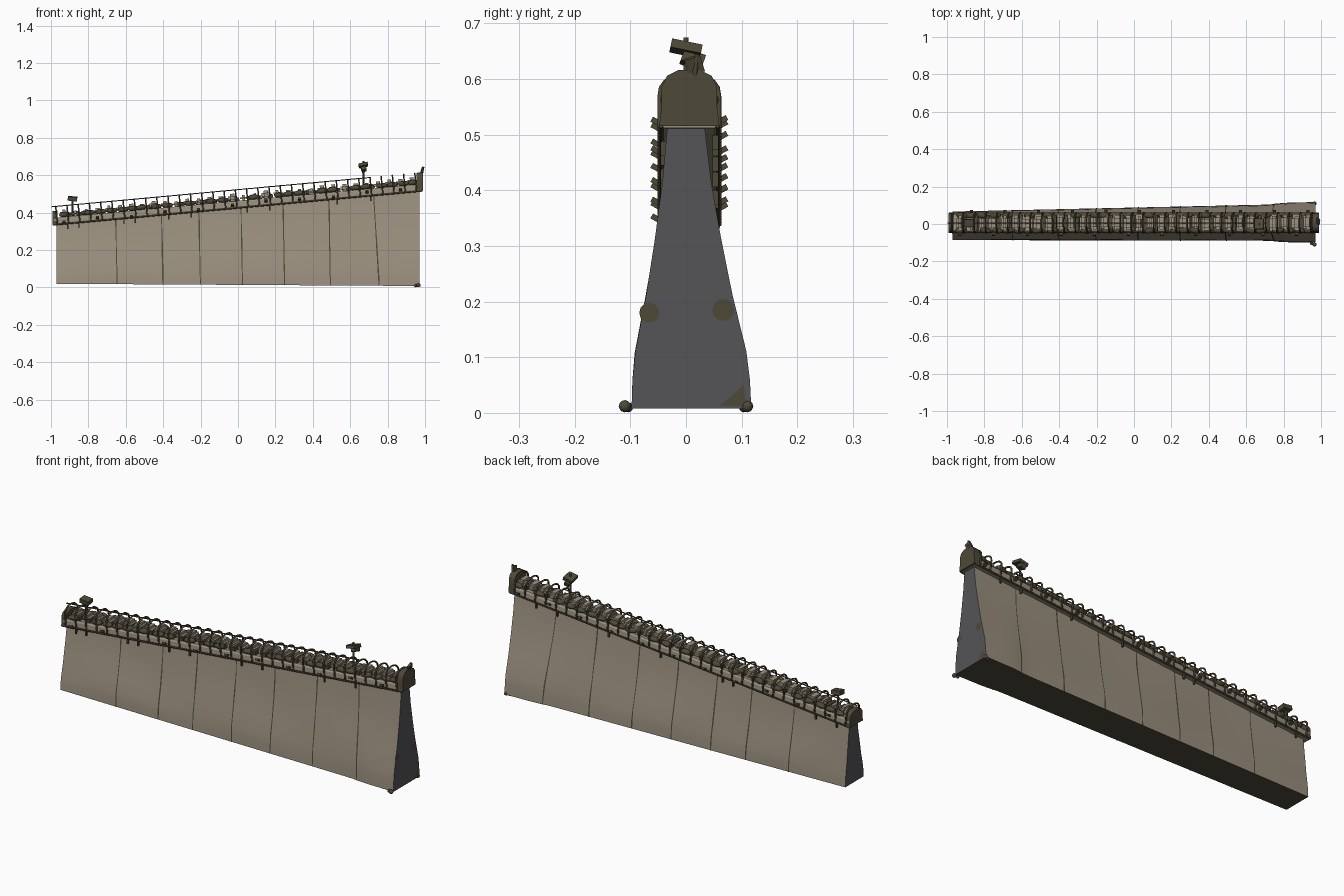
import bpy, bmesh, math, random
from mathutils import Vector, Matrix

random.seed(4)
cube = bpy.data.objects.get("Cube")
if cube:
    bpy.data.objects.remove(cube, do_unlink=True)


def material(name, rgb):
    m = bpy.data.materials.new(name)
    m.use_nodes = True
    m.diffuse_color = (*rgb, 1)
    m.node_tree.nodes["Principled BSDF"].inputs["Base Color"].default_value = (*rgb, 1)
    return m


TAN = material("weathered tan stone", (0.33, 0.28, 0.21))
DARK = material("dark olive brown", (0.076, 0.066, 0.039))
GREY = material("slate grey", (0.09, 0.09, 0.098))
CY = 0.006                     # centre line of the walkway


def top(x):
    """Height of the sloping wall top."""
    return 0.335 + 0.092 * (x + 0.98)


def finish(bm, name, mats, smooth=True):
    bmesh.ops.recalc_face_normals(bm, faces=bm.faces)
    me = bpy.data.meshes.new(name)
    bm.to_mesh(me)
    bm.free()
    for m in mats:
        me.materials.append(m)
    ob = bpy.data.objects.new(name, me)
    bpy.context.collection.objects.link(ob)
    if smooth:
        bpy.ops.object.select_all(action='DESELECT')
        ob.select_set(True)
        bpy.context.view_layer.objects.active = ob
        bpy.ops.object.shade_smooth_by_angle(angle=math.radians(40))
    return ob


def loft(bm, rings):
    """Skin closed rings of points and cap both ends."""
    vs = [[bm.verts.new(p) for p in ring] for ring in rings]
    n = len(vs[0])
    for a, b in zip(vs, vs[1:]):
        for i in range(n):
            bm.faces.new((a[i], a[(i + 1) % n], b[(i + 1) % n], b[i]))
    bm.faces.new(vs[0])
    bm.faces.new(vs[-1])


def box(bm, loc, size, rot=Matrix.Identity(4)):
    mat = Matrix.Translation(loc) @ rot @ Matrix.Diagonal((*size, 1))
    return bmesh.ops.create_cube(bm, size=1, matrix=mat)["verts"]


def tubes(name, paths, radius):
    cu = bpy.data.curves.new(name, 'CURVE')
    cu.dimensions = '3D'
    cu.bevel_depth, cu.bevel_resolution, cu.use_fill_caps = radius, 1, True
    for path in paths:
        s = cu.splines.new('POLY')
        s.points.add(len(path) - 1)
        for p, co in zip(s.points, path):
            p.co = (*co, 1)
    tmp = bpy.data.objects.new(name, cu)
    bpy.context.collection.objects.link(tmp)
    bpy.context.view_layer.update()
    me = bpy.data.meshes.new_from_object(tmp.evaluated_get(bpy.context.evaluated_depsgraph_get()))
    bpy.data.objects.remove(tmp, do_unlink=True)
    me.materials.clear()
    me.materials.append(DARK)
    ob = bpy.data.objects.new(name, me)
    bpy.context.collection.objects.link(ob)


# Battered wall: share of the bottom spread at each share of the height
PROFILE = [(0, 1), (0.1, 0.97), (0.2, 0.9), (0.4, 0.62), (0.6, 0.37), (0.8, 0.14), (1, 0)]


def half(x, t_index, side):
    t, k = PROFILE[t_index]
    foot = 0.088 + 0.012 * x + (0.01 * side * x)
    foot += 0.008 * min(1, max(0, (x - 0.72) / 0.08))
    wave = 0.002 * math.sin(9 * x + 5 * t) * math.sin(math.pi * t)
    return 0.033 + (foot - 0.033) * k + wave


def side_point(x, i, side, out=0.0):
    z0 = 0.014 - 0.006 * x
    z = z0 + (top(x) + 0.005 - z0) * PROFILE[i][0]
    return Vector((x, side * (half(x, i, side) + out), z))


N = len(PROFILE)
bm = bmesh.new()
loft(bm, [[side_point(x, i, -1) for i in range(N)] + [side_point(x, i, 1) for i in reversed(range(N))]
          for x in [-0.97 + 1.94 * k / 40 for k in range(41)]])
bm.normal_update()
bmesh.ops.recalc_face_normals(bm, faces=bm.faces)
for f in bm.faces:
    f.material_index = 1 if abs(f.normal.x) > 0.8 else 2 if f.normal.z < -0.8 else 0
finish(bm, "wall", [TAN, GREY, DARK])

# Dark joints between the wall panels, on both faces
bm = bmesh.new()
for x in (-0.65, -0.405, -0.205, 0.02, 0.245, 0.49, 0.74):
    lean = 0.03 if x > 0.7 else 0.008
    for side in (-1, 1):
        pairs = []
        for i in range(N):
            cx = x + lean * (0.5 - PROFILE[i][0])
            w = random.uniform(0.002, 0.004)
            pairs.append([bm.verts.new(side_point(cx + d, i, side, 0.0015)) for d in (-w, w)])
        for a, b in zip(pairs, pairs[1:]):
            bm.faces.new((a[0], a[1], b[1], b[0]))
finish(bm, "panel_joints", [DARK], False)

# Stained patches on the tall end
bm = bmesh.new()
for y, z, r in ((-0.066, 0.18, 0.018), (0.067, 0.185, 0.02)):
    bmesh.ops.create_circle(bm, cap_ends=True, segments=12, radius=r,
                            matrix=Matrix.Translation((0.972, y, z)) @ Matrix.Rotation(math.pi / 2, 4, 'Y'))
bm.faces.new([bm.verts.new((0.972, y, z)) for y, z in ((0.06, 0.012), (0.108, 0.012), (0.104, 0.05))])
finish(bm, "end_stains", [DARK], False)

# Coping slab, chamfered, along the wall top
SLAB = [(-0.046, -0.003), (-0.052, 0.008), (-0.05, 0.03), (-0.044, 0.038),
        (0.044, 0.038), (0.05, 0.03), (0.052, 0.008), (0.046, -0.003)]
bm = bmesh.new()
loft(bm, [[(x, CY + y, top(x) + h) for y, h in SLAB] for x in (-0.985, 0, 0.98)])
finish(bm, "coping_slab", [TAN], False)

# Thin dark ledge lines under the slab
tubes("ledge_lines", [[(x, CY + s * 0.051, top(x)) for x in (-0.99, 0, 0.985)] for s in (-1, 1)], 0.004)

# Domed end blocks
DOME = [(-0.054, 0), (-0.05, 0.035), (-0.05, 0.07), (-0.04, 0.09), (-0.02, 0.1),
        (0.02, 0.1), (0.04, 0.09), (0.05, 0.07), (0.05, 0.035), (0.054, 0)]
bm = bmesh.new()
for x0, x1, s in ((-0.992, -0.965, 0.75), (0.955, 0.988, 1)):
    loft(bm, [[(x, CY + y, top(x) + h * s) for y, h in DOME] for x in (x0, x1)])
finish(bm, "end_domes", [DARK])

# Rounded stone blocks and dark bags on the walkway
STEP = 0.06
SLOPE = Matrix.Rotation(-math.atan(0.092), 4, 'Y')
stones, bags, brackets = bmesh.new(), bmesh.new(), bmesh.new()
for k in range(32):
    x = -0.93 + STEP * k
    height = random.uniform(0.03, 0.045)
    box(stones, (x, CY + random.uniform(-0.004, 0.004), top(x) + 0.035 + height / 2),
        (random.uniform(0.036, 0.05), 0.074, height), SLOPE)
    for side in (-1, 1):
        if random.random() < 0.75:
            turn = SLOPE @ Matrix.Rotation(random.uniform(-0.2, 0.2), 4, 'Z')
            loc = Vector((x + random.uniform(-0.01, 0.02), CY + side * 0.04, top(x) + 0.05))
            bmesh.ops.create_icosphere(bags, subdivisions=2, radius=1, matrix=Matrix.Translation(loc) @ turn
                                       @ Matrix.Diagonal((0.031, 0.016, 0.014, 1)))
        # wedge brackets jutting out from the slab
        if k % 3 == (1 if side > 0 else 0):
            box(brackets, (x, CY + side * 0.058, top(x) + random.uniform(0.005, 0.025)), (0.016, 0.022, 0.01),
                Matrix.Rotation(side * 0.5, 4, 'X'))
        if random.random() < 0.3:
            box(brackets, (x + 0.02, CY + side * 0.047, top(x) - 0.012), (0.007, 0.01, 0.03))
    # dark strap between neighbouring stones
    box(bags, (x + STEP / 2, CY, top(x) + 0.047), (0.014, 0.086, 0.024), SLOPE)
bmesh.ops.bevel(stones, geom=stones.edges[:], offset=0.012, segments=2, affect='EDGES')
finish(stones, "walkway_stones", [TAN])
finish(bags, "walkway_bags", [DARK])
finish(brackets, "side_brackets", [DARK], False)

# Arched hoops across the walkway, leaning a little
hoops = []
for k in range(33):
    x = -0.965 + STEP * k
    arc = [(0.053, 0.0), (0.053, 0.055)] + [(0.053 * math.cos(a), 0.06 + 0.037 * math.sin(a))
                                            for a in [math.pi * j / 10 for j in range(1, 10)]]
    arc += [(-0.053, 0.055), (-0.053, 0.0)]
    hoops.append([(x - 0.1 * h, CY + y, top(x) + h) for y, h in arc])
tubes("hoops", hoops, 0.0045)

# Long rail over the hoops
tubes("top_rail", [[(x, CY, top(x) + 0.098) for x in (-0.998, 0, 0.71)]], 0.003)

# Sign posts with crooked boards
tubes("sign_posts", [[(-0.885, CY, 0.37), (-0.885, CY, 0.47)],
                     [(0.67, 0, 0.52), (0.67, 0, 0.675)],
                     [(0.975, 0.01, 0.56), (0.992, 0.02, 0.645)]], 0.005)
bm = bmesh.new()
for loc, size, tilt in (((-0.885, CY, 0.475), (0.05, 0.04, 0.022), 0.1),
                        ((0.67, 0.0, 0.655), (0.05, 0.056, 0.016), -0.2),
                        ((0.672, 0.012, 0.635), (0.026, 0.04, 0.024), -0.35),
                        ((0.985, 0.015, 0.625), (0.012, 0.03, 0.03), 0.3)):
    box(bm, loc, size, Matrix.Rotation(tilt, 4, 'X') @ Matrix.Rotation(tilt, 4, 'Y'))
finish(bm, "sign_boards", [DARK], False)

# Knobs at the foot corners of the tall end
bm = bmesh.new()
for side in (-1, 1):
    for x, y, r in ((0.965, 0.11, 0.011), (0.95, 0.104, 0.009)):
        bmesh.ops.create_icosphere(bm, subdivisions=2, radius=r, matrix=Matrix.Translation((x, side * y, r + 0.001)))
finish(bm, "foot_knobs", [DARK])
